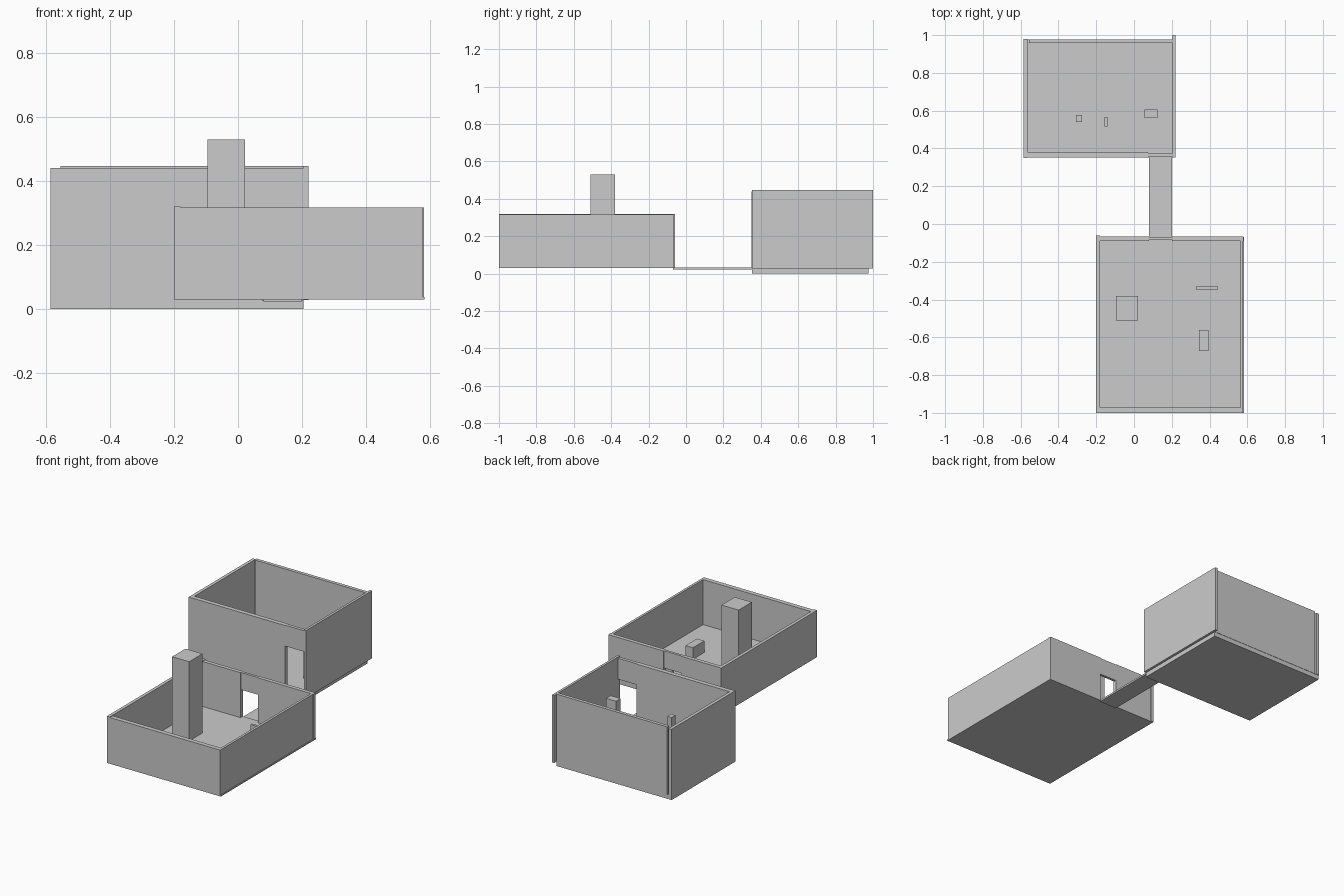
import bpy, bmesh
from mathutils import Vector


def box(name, x0, x1, y0, y1, z0, z1):
    """Axis-aligned box from its limits."""
    lo, hi = Vector((x0, y0, z0)), Vector((x1, y1, z1))
    bm = bmesh.new()
    bmesh.ops.create_cube(bm, size=1)
    for v in bm.verts:
        v.co = Vector((lo[i] if v.co[i] < 0 else hi[i] for i in range(3)))
    mesh = bpy.data.meshes.new(name)
    bm.to_mesh(mesh)
    bm.free()
    obj = bpy.data.objects.new(name, mesh)
    bpy.context.collection.objects.link(obj)
    return obj


parts = [
    # front room: thin floor and low walls with a doorway at the back
    ("front_room_floor", -0.20, 0.582, -1.0, -0.068, 0.03, 0.038),
    ("front_room_left_wall", -0.20, -0.18, -1.0, -0.06, 0.03, 0.32),
    ("front_room_right_wall", 0.563, 0.578, -1.0, -0.066, 0.03, 0.317),
    ("front_room_front_wall", -0.20, 0.575, -1.0, -0.972, 0.03, 0.317),
    ("front_room_back_wall_left", -0.18, 0.08, -0.09, -0.066, 0.03, 0.317),
    ("front_room_back_wall_right", 0.20, 0.58, -0.09, -0.066, 0.03, 0.317),
    ("front_room_lintel", 0.08, 0.20, -0.086, -0.07, 0.21, 0.317),
    # front room contents
    ("tall_pillar", -0.095, 0.022, -0.51, -0.38, 0.03, 0.53),
    ("low_block", 0.345, 0.395, -0.672, -0.56, 0.03, 0.11),
    ("thin_panel", 0.328, 0.445, -0.346, -0.332, 0.03, 0.16),
    # corridor
    ("corridor_floor", 0.08, 0.20, -0.07, 0.358, 0.023, 0.034),
    # back room: thick floor and tall walls with a doorway at the front
    ("back_room_floor", -0.585, 0.205, 0.352, 0.976, 0.0, 0.028),
    ("back_room_left_wall", -0.585, -0.565, 0.35, 0.98, 0.028, 0.44),
    ("back_room_right_wall", 0.205, 0.22, 0.352, 1.0, 0.028, 0.447),
    ("back_room_back_wall", -0.555, 0.21, 0.957, 0.978, 0.028, 0.447),
    ("back_room_front_wall", -0.585, 0.075, 0.352, 0.38, 0.028, 0.44),
    ("back_room_lintel", 0.075, 0.206, 0.356, 0.376, 0.31, 0.44),
    # back room contents
    ("wide_post", 0.056, 0.125, 0.56, 0.605, 0.028, 0.30),
    ("small_post", -0.306, -0.276, 0.54, 0.577, 0.028, 0.285),
    ("side_panel", -0.155, -0.14, 0.515, 0.566, 0.028, 0.17),
]
for part in parts:
    box(*part)
